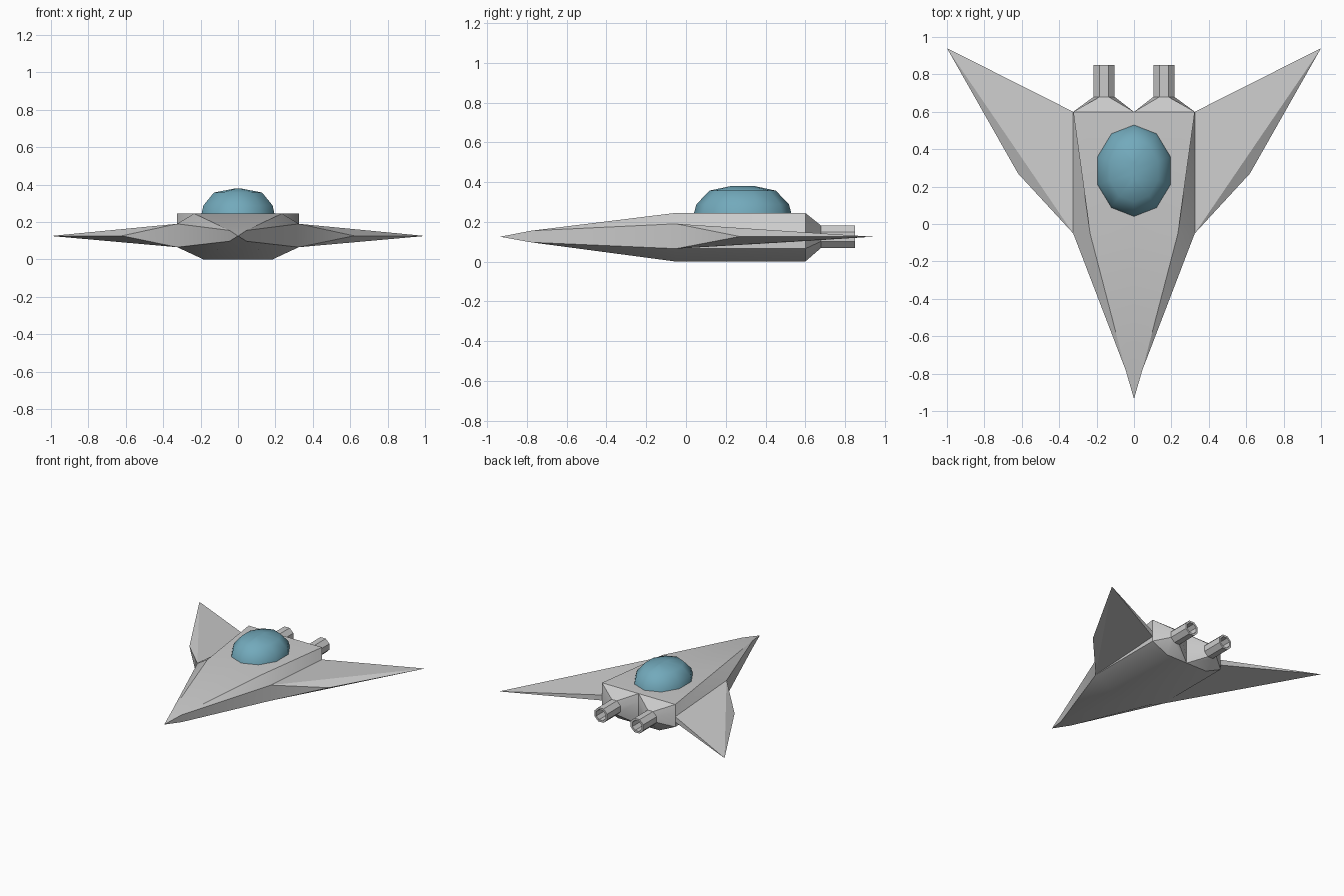
import bpy, bmesh, math
from mathutils import Vector

if "Cube" in bpy.data.objects:
    bpy.data.objects.remove(bpy.data.objects["Cube"])


def make(name, verts, faces, mirror=True, angle=30, cx=0, cy=0):
    """Create a mesh object, optionally mirrored in x, smooth by angle."""
    me = bpy.data.meshes.new(name)
    me.from_pydata(verts, [], faces)
    bm = bmesh.new()
    bm.from_mesh(me)
    if mirror:
        geom = bm.verts[:] + bm.edges[:] + bm.faces[:]
        bmesh.ops.mirror(bm, geom=geom, axis='X', merge_dist=0.0005)
    bmesh.ops.remove_doubles(bm, verts=bm.verts, dist=0.0005)
    bmesh.ops.recalc_face_normals(bm, faces=bm.faces)
    bm.to_mesh(me)
    bm.free()
    ob = bpy.data.objects.new(name, me)
    bpy.context.collection.objects.link(ob)
    bpy.ops.object.select_all(action='DESELECT')
    ob.select_set(True)
    bpy.context.view_layer.objects.active = ob
    bpy.ops.object.shade_smooth_by_angle(angle=math.radians(angle))
    return ob


def loft(rings, cap_start=False):
    """Bridge rings of equal length, capping the last one."""
    n = len(rings[0])
    verts = [p for r in rings for p in r]
    faces = [(a * n + i, a * n + (i + 1) % n, (a + 1) * n + (i + 1) % n, (a + 1) * n + i)
             for a in range(len(rings) - 1) for i in range(n)]
    faces.append(tuple(range((len(rings) - 1) * n, len(rings) * n)))
    if cap_start:
        faces.append(tuple(range(n)))
    return verts, faces


# Hull and wing, right half by named corner
P = {
    'nose': (0, -.935, .125),
    'nt0': (0, -.78, .155), 'nt': (.045, -.78, .155),
    'nb0': (0, -.78, .097), 'nb': (.045, -.78, .097),
    'dk0': (0, -.05, .245), 'dk': (.235, -.05, .245),
    'sh': (.325, -.05, .19), 'sl': (.325, -.05, .065),
    'bl': (.185, -.05, 0), 'bl0': (0, -.05, 0),
    'rk0': (0, .6, .245), 'rk': (.325, .6, .245),
    'rt': (.325, .6, .147), 'rb': (.325, .6, .103), 'rl': (.325, .6, .065),
    'rf': (.185, .6, 0), 'rf0': (0, .6, 0),
    'mid': (.62, .27, .126), 'tip': (1, .94, .125),
}
F = ['nose nt nt0', 'nose nb nt', 'nose nb0 nb',
     'nt0 nt dk dk0', 'nt sh dk', 'nt nb sl sh', 'nb bl sl', 'nb nb0 bl0 bl',
     'dk0 dk rk rk0', 'dk sh rt rk', 'sl bl rf rl', 'bl bl0 rf0 rf', 'sl rl rb',
     'sh sl mid', 'sh mid tip', 'sh tip rt', 'sl tip mid', 'sl rb tip', 'rt tip rb',
     'rk0 rk rt rb rl rf rf0']
keys = list(P)
make('hull_and_wings', list(P.values()), [[keys.index(k) for k in f.split()] for f in F])


# Engine fairings tapering into hollow eight-sided nozzles
def octagon(r, y):
    r /= math.cos(math.pi / 8)
    angs = [math.pi / 8 + i * math.pi / 4 for i in range(8)]
    return [(.16 + r * math.cos(a), y, .125 + r * math.sin(a)) for a in angs]


root = [(x, .6, z) for x, z in [(.325, .18), (.325, .245), (.001, .245), (.001, .18),
                                (.001, .065), (.001, 0), (.185, 0), (.325, .065)]]
v, f = loft([root, octagon(.056, .68), octagon(.056, .85),
             octagon(.041, .85), octagon(.041, .7)])
make('engines', v, f)

# Canopy dome: ten-sided rings closing to a short ridge
rings = []
for sx, sy, z in [(1, 1, .243), (.95, .95, .288), (.66, .68, .357), (.06, .24, .38)]:
    rings.append([(.205 * sx * math.sin(i * math.pi / 5),
                   .285 + .245 * sy * math.cos(i * math.pi / 5), z) for i in range(10)])
v, f = loft(rings, cap_start=True)
dome = make('canopy', v, f, mirror=False, angle=60)
glass = bpy.data.materials.new('canopy_glass')
glass.diffuse_color = (.17, .40, .50, 1)
glass.use_nodes = True
glass.node_tree.nodes["Principled BSDF"].inputs["Base Color"].default_value = glass.diffuse_color
dome.data.materials.append(glass)
